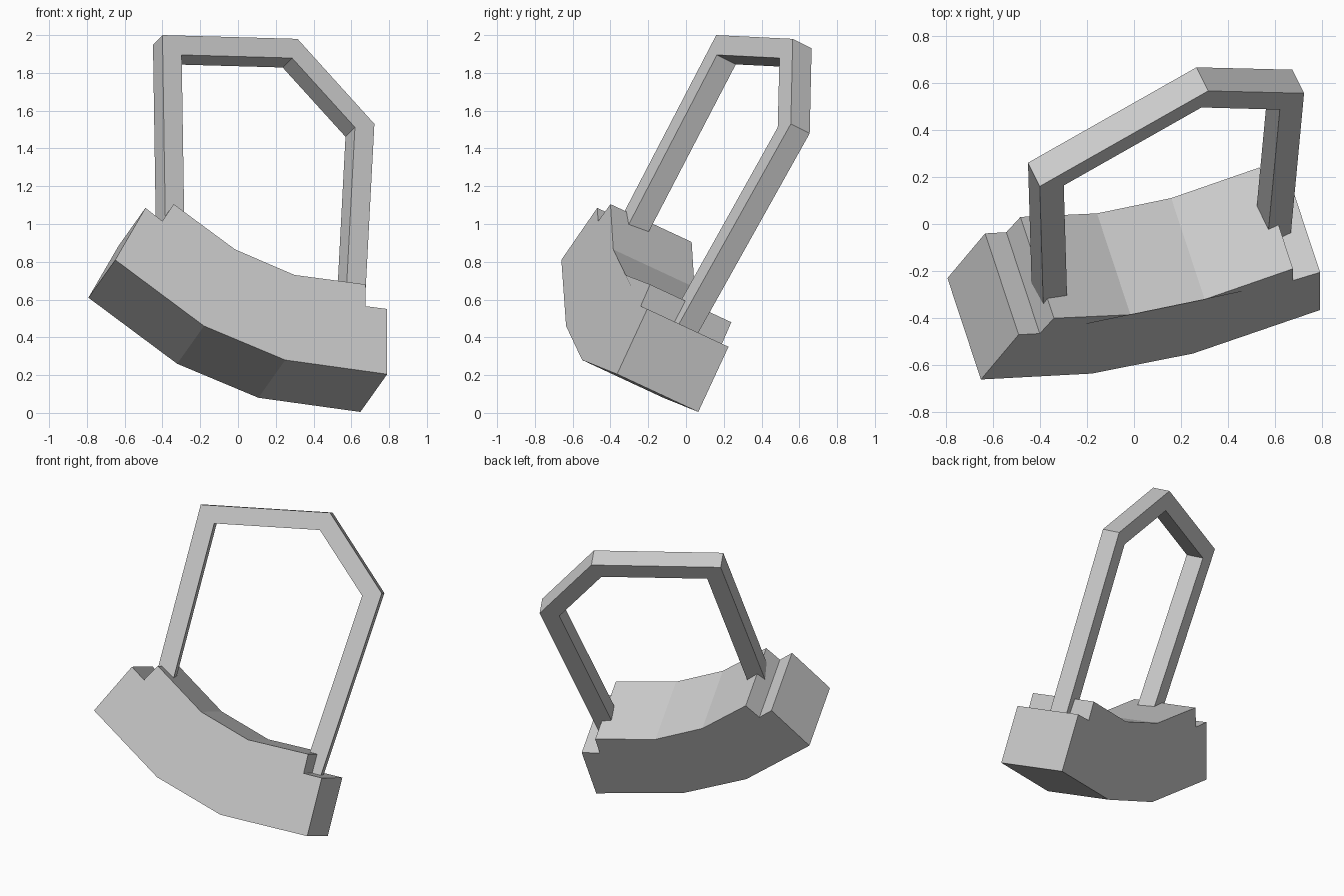
import bpy, bmesh
from mathutils import Vector

if "Cube" in bpy.data.objects:
    bpy.data.objects.remove(bpy.data.objects["Cube"])


def prism(name, profile, depth):
    """Extrude a closed planar profile along the depth vector."""
    bm = bmesh.new()
    face = bm.faces.new([bm.verts.new(p) for p in profile])
    back = bmesh.ops.extrude_face_region(bm, geom=[face], use_keep_orig=True)
    verts = [g for g in back["geom"] if isinstance(g, bmesh.types.BMVert)]
    bmesh.ops.translate(bm, verts=verts, vec=depth)
    bmesh.ops.recalc_face_normals(bm, faces=bm.faces)
    mesh = bpy.data.meshes.new(name)
    bm.to_mesh(mesh)
    bm.free()
    obj = bpy.data.objects.new(name, mesh)
    bpy.context.collection.objects.link(obj)
    return obj


def inset(path, normal, width):
    """Mitred inner offset of an open path lying in a plane."""
    sides = [normal.cross(b - a).normalized() for a, b in zip(path, path[1:])]
    inner = []
    for i, p in enumerate(path):
        s0, s1 = sides[max(i - 1, 0)], sides[min(i, len(sides) - 1)]
        inner.append(p + (s0 + s1) * width / (1 + s0.dot(s1)))
    return inner


# Curved block with a notch at each end of its upper side
block_profile = [
    (-0.65, -0.66, 0.81), (-0.18, -0.635, 0.46), (0.25, -0.55, 0.28),
    (0.79, -0.365, 0.205), (0.79, -0.205, 0.55), (0.675, -0.24, 0.565),
    (0.675, -0.19, 0.68), (0.30, -0.32, 0.73), (-0.015, -0.385, 0.865),
    (-0.34, -0.40, 1.105), (-0.40, -0.465, 1.015), (-0.49, -0.47, 1.085),
]
prism("curved_block", block_profile, Vector((-0.142, 0.43, -0.20)))

# Square-section handle: left leg, top bar, slanted corner, right leg
outer = [Vector(p) for p in (
    (-0.384, -0.376, 0.97), (-0.40, 0.16, 2.0), (0.315, 0.565, 1.98),
    (0.722, 0.555, 1.53), (0.664, -0.06, 0.43))]
normal = (outer[2] - outer[1]).cross(outer[0] - outer[1]).normalized()
inner = inset(outer, normal, 0.113)
if (inner[0] - outer[0]).x < 0:
    inner = inset(outer, normal, -0.113)
prism("handle", outer + inner[::-1], Vector((-0.05, 0.10, -0.05)))
